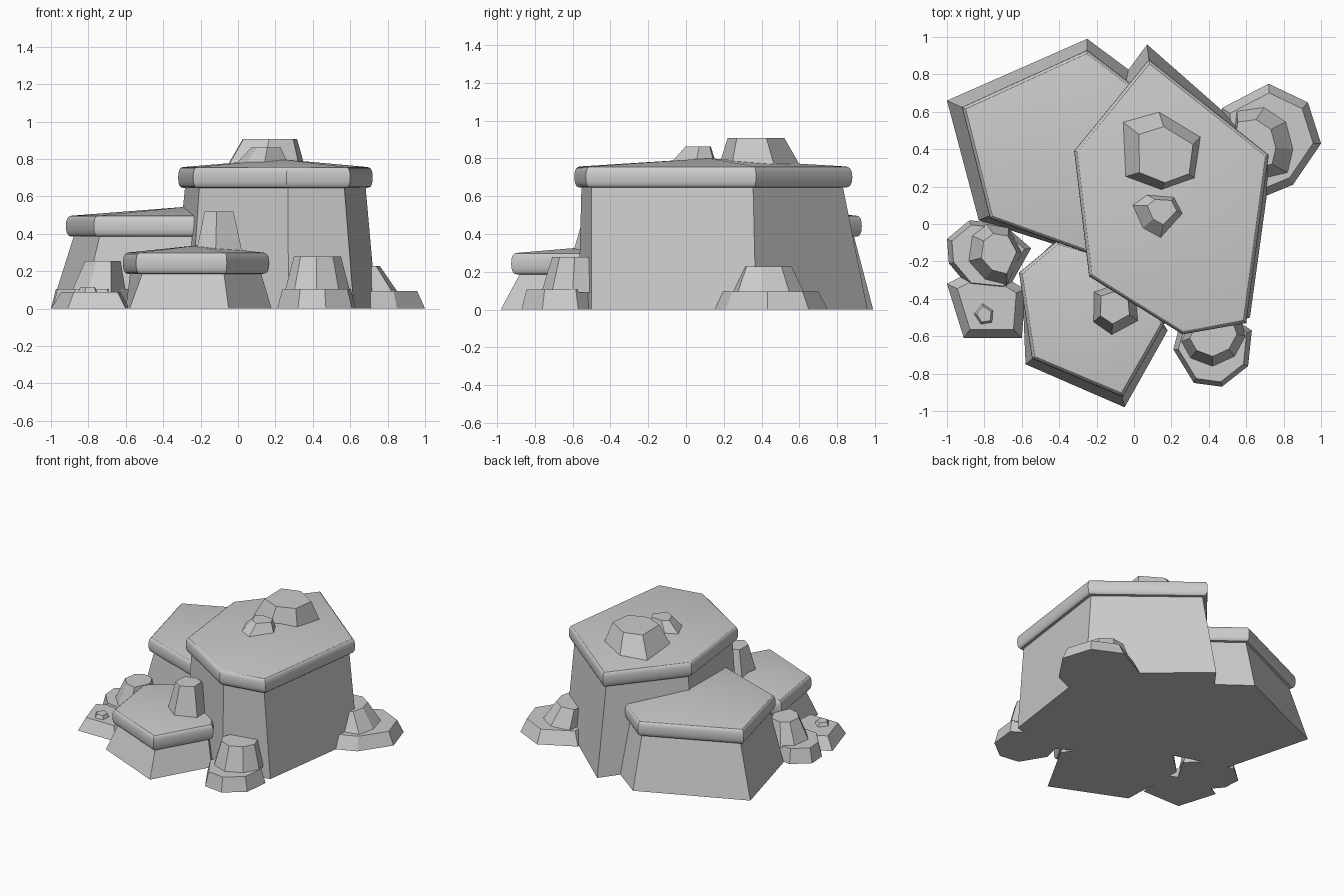
import bpy, bmesh, math
from mathutils import Vector

if "Cube" in bpy.data.objects:
    bpy.data.objects.remove(bpy.data.objects["Cube"])


def area(p):
    return sum(a[0] * b[1] - b[0] * a[1] for a, b in zip(p, p[1:] + p[:1]))


def offset(p, d):
    """Mitred outward offset of a counter-clockwise polygon."""
    out = []
    for i in range(len(p)):
        a, b, c = Vector(p[i - 1]), Vector(p[i]), Vector(p[(i + 1) % len(p)])
        u, v = (b - a).normalized(), (c - b).normalized()
        n1, n2 = Vector((u.y, -u.x)), Vector((v.y, -v.x))
        out.append(tuple(b + (n1 + n2) * d / (1 + n1.dot(n2))))
    return out


def loft(name, rings, apex=None):
    """Skin rings of (polygon, z); close with a flat cap or a shallow peak."""
    bm = bmesh.new()
    loops = [[bm.verts.new((x, y, z)) for x, y in p] for p, z in rings]
    bm.faces.new(loops[0][::-1])
    for lo, hi in zip(loops, loops[1:]):
        for i in range(len(lo)):
            j = (i + 1) % len(lo)
            bm.faces.new((lo[i], lo[j], hi[j], hi[i]))
    top = loops[-1]
    if apex:
        tip = bm.verts.new(apex)
        for i in range(len(top)):
            bm.faces.new((top[i], top[(i + 1) % len(top)], tip))
    else:
        bm.faces.new(top)
    bmesh.ops.recalc_face_normals(bm, faces=bm.faces)
    me = bpy.data.meshes.new(name)
    bm.to_mesh(me)
    bm.free()
    ob = bpy.data.objects.new(name, me)
    bpy.context.collection.objects.link(ob)
    return ob


def plateau(name, base, rim, z0, z1, apex):
    """Tapered cliff with a rounded overhanging rim and a gently peaked top."""
    if area(base) < 0:
        base, rim = base[::-1], rim[::-1]
    rings = [(base, 0), (offset(rim, -0.035), z0)]
    n = 10
    for i in range(n + 1):
        t = math.pi * i / n
        c = math.cos(t)
        h = math.copysign(abs(c) ** 0.8, c)
        rings.append((offset(rim, -0.028 * (1 - math.sin(t) ** 0.8)),
                      (z0 + z1) / 2 - h * (z1 - z0) / 2 + (0.001 if i == 0 else 0)))
    ob = loft(name, rings, apex)
    bpy.ops.object.select_all(action='DESELECT')
    ob.select_set(True)
    bpy.context.view_layer.objects.active = ob
    bpy.ops.object.shade_smooth_by_angle(angle=math.radians(28))


def boulder(name, base, z0, z1, shrink, centre=None):
    """Faceted stone: base outline shrunk toward a top centre."""
    if area(base) < 0:
        base = base[::-1]
    cx = sum(p[0] for p in base) / len(base)
    cy = sum(p[1] for p in base) / len(base)
    tx, ty = centre or (cx, cy)
    top = [(tx + (x - cx) * shrink, ty + (y - cy) * shrink) for x, y in base]
    loft(name, [(base, z0), (top, z1)])


# Three stepped plateaus
plateau("tall_plateau",
        [(0.07, 0.96), (0.74, 0.37), (0.62, -0.50), (0.27, -0.57), (-0.25, -0.27), (-0.35, 0.39)],
        [(0.08, 0.88), (0.72, 0.37), (0.60, -0.53), (0.26, -0.59), (-0.24, -0.28), (-0.32, 0.39)],
        0.645, 0.757, (0.22, 0.12, 0.80))
plateau("middle_plateau",
        [(-0.25, 0.99), (0.22, 0.64), (0.20, 0.10), (-0.20, -0.18), (-0.83, 0.02), (-1.0, 0.66)],
        [(-0.25, 0.93), (0.18, 0.60), (0.18, 0.10), (-0.21, -0.17), (-0.77, 0.03), (-0.92, 0.625)],
        0.385, 0.497, (-0.27, 0.36, 0.545))
plateau("low_plateau",
        [(-0.05, -0.98), (0.18, -0.57), (-0.05, -0.20), (-0.42, -0.09), (-0.60, -0.26), (-0.58, -0.75)],
        [(-0.06, -0.925), (0.165, -0.53), (-0.05, -0.20), (-0.41, -0.09), (-0.615, -0.26), (-0.545, -0.72)],
        0.185, 0.30, (-0.22, -0.44, 0.338))

# Ground boulders, each a wide foot with a narrower stone on it
boulder("front_boulder_foot",
        [(0.63, -0.57), (0.61, -0.76), (0.47, -0.87), (0.32, -0.85), (0.21, -0.67), (0.25, -0.52), (0.45, -0.45)],
        0, 0.105, 0.87)
boulder("front_boulder_top",
        [(0.60, -0.60), (0.54, -0.71), (0.42, -0.765), (0.30, -0.72), (0.25, -0.63), (0.32, -0.47), (0.55, -0.46)],
        0.09, 0.278, 0.72, (0.425, -0.605))
boulder("right_boulder_foot",
        [(0.47, 0.62), (0.72, 0.75), (0.93, 0.65), (1.0, 0.43), (0.85, 0.21), (0.68, 0.14), (0.5, 0.3)],
        0, 0.095, 0.84)
boulder("right_boulder_top",
        [(0.55, 0.61), (0.70, 0.63), (0.82, 0.55), (0.86, 0.40), (0.83, 0.27), (0.70, 0.24), (0.52, 0.35)],
        0.08, 0.228, 0.66, (0.66, 0.43))
boulder("left_boulder_foot",
        [(-1.0, -0.08), (-0.99, -0.21), (-0.88, -0.34), (-0.68, -0.36), (-0.55, -0.13), (-0.70, 0.0), (-0.88, 0.02)],
        0, 0.105, 0.86)
boulder("left_boulder_top",
        [(-0.89, -0.20), (-0.80, -0.30), (-0.68, -0.33), (-0.60, -0.15), (-0.67, -0.02), (-0.79, 0.0), (-0.87, -0.06)],
        0.09, 0.256, 0.65, (-0.73, -0.15))
boulder("left_pebble_foot",
        [(-1.0, -0.32), (-0.91, -0.61), (-0.60, -0.61), (-0.58, -0.35), (-0.80, -0.22)],
        0, 0.09, 0.75)
boulder("left_pebble_top",
        [(-0.86, -0.48), (-0.82, -0.54), (-0.755, -0.53), (-0.75, -0.46), (-0.81, -0.42)],
        0.08, 0.115, 0.7)

# Stones sitting on the plateaus
boulder("summit_stone_large",
        [(-0.065, 0.55), (0.13, 0.61), (0.36, 0.47), (0.33, 0.24), (0.14, 0.17), (-0.06, 0.25)],
        0.75, 0.908, 0.68, (0.165, 0.365))
boulder("summit_stone_small",
        [(0.06, 0.16), (0.22, 0.15), (0.27, 0.05), (0.14, -0.085), (0.04, -0.03), (-0.015, 0.10)],
        0.77, 0.862, 0.55, (0.145, 0.075))
boulder("ledge_stone",
        [(-0.22, -0.36), (-0.10, -0.32), (0.01, -0.36), (0.025, -0.52), (-0.12, -0.60), (-0.225, -0.53)],
        0.29, 0.52, 0.62, (-0.105, -0.44))
